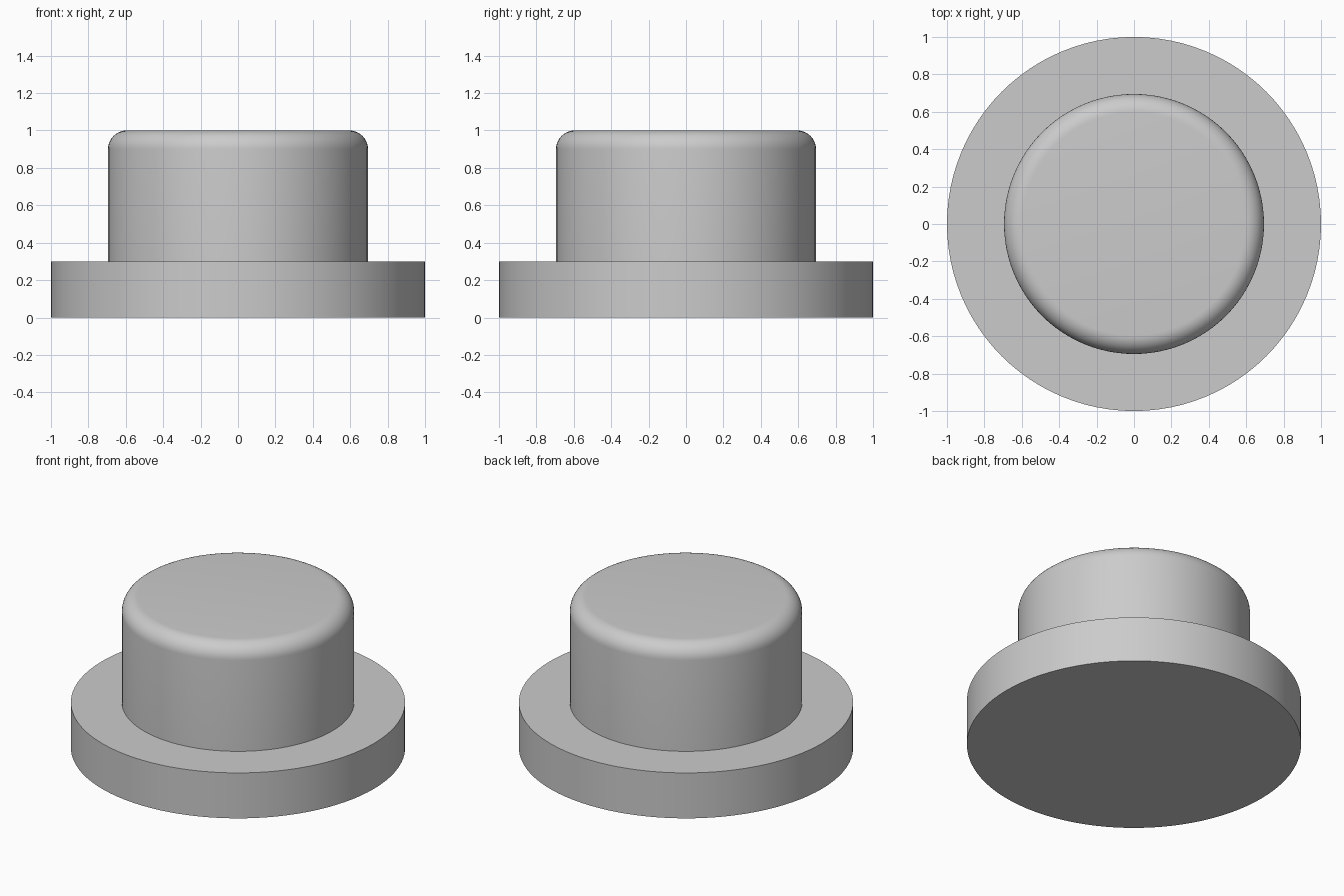
import bpy
import bmesh
from math import sin, cos, pi, radians

cube = bpy.data.objects.get("Cube")
if cube:
    bpy.data.objects.remove(cube, do_unlink=True)

SEGMENTS = 96
BASE_R, BASE_H = 1.0, 0.3
CAP_R, CAP_H, FILLET = 0.695, 1.0, 0.1

# Plain grey
grey = bpy.data.materials.new("plain_grey")
grey.use_nodes = True
colour = (0.6, 0.6, 0.6, 1)
grey.diffuse_color = colour
grey.node_tree.nodes["Principled BSDF"].inputs["Base Color"].default_value = colour

# Stepped profile: flange, cap wall, rounded top edge
profile = [(BASE_R, 0), (BASE_R, BASE_H), (CAP_R, BASE_H)]
for i in range(11):
    a = pi / 2 * i / 10
    profile.append((CAP_R - FILLET + FILLET * cos(a), CAP_H - FILLET + FILLET * sin(a)))

# Turn the profile into rings, bridge them and close both ends
bm = bmesh.new()
angles = [2 * pi * k / SEGMENTS for k in range(SEGMENTS)]
rings = [[bm.verts.new((r * cos(t), r * sin(t), z)) for t in angles] for r, z in profile]
for low, high in zip(rings, rings[1:]):
    for k in range(SEGMENTS):
        n = (k + 1) % SEGMENTS
        bm.faces.new((low[k], low[n], high[n], high[k]))
bm.faces.new(rings[0][::-1])
bm.faces.new(rings[-1])

mesh = bpy.data.meshes.new("flanged_cap")
bm.to_mesh(mesh)
bm.free()
mesh.materials.append(grey)
cap = bpy.data.objects.new("flanged_cap", mesh)
bpy.context.collection.objects.link(cap)

# Smooth walls, sharp flange edges
bpy.context.view_layer.objects.active = cap
cap.select_set(True)
bpy.ops.object.shade_smooth_by_angle(angle=radians(30))
